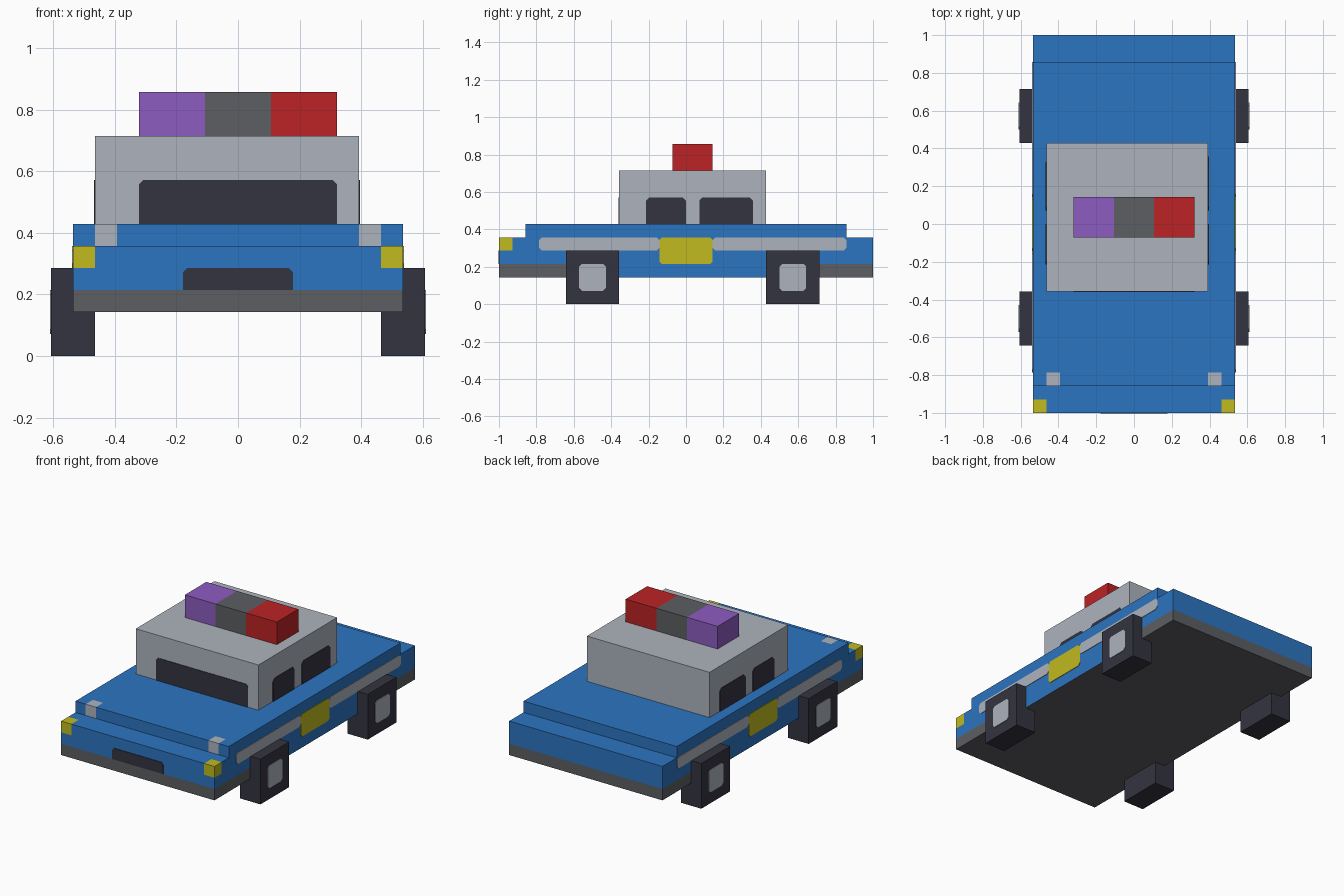
import bpy, bmesh
from mathutils import Vector

cube = bpy.data.objects.get("Cube")
if cube:
    bpy.data.objects.remove(cube, do_unlink=True)

U = 1 / 14  # block unit: the car is 28 units long


def material(name, rgb):
    m = bpy.data.materials.new(name)
    m.use_nodes = True
    m.diffuse_color = (*rgb, 1)
    b = next(n for n in m.node_tree.nodes if n.type == 'BSDF_PRINCIPLED')
    b.inputs["Base Color"].default_value = (*rgb, 1)
    b.inputs["Roughness"].default_value = 0.8
    return m


BLUE = material("blue paint", (0.025, 0.178, 0.533))
SILVER = material("light grey", (0.423, 0.456, 0.515))
DARK = material("dark glass and rubber", (0.034, 0.034, 0.051))
GREY = material("mid grey", (0.109, 0.112, 0.122))
YELLOW = material("yellow", (0.533, 0.491, 0.014))
PURPLE = material("purple lamp", (0.270, 0.107, 0.533))
RED = material("red lamp", (0.503, 0.016, 0.018))


def finish(name, bm, mats):
    bmesh.ops.recalc_face_normals(bm, faces=bm.faces)
    me = bpy.data.meshes.new(name)
    bm.to_mesh(me)
    bm.free()
    for m in mats:
        me.materials.append(m)
    ob = bpy.data.objects.new(name, me)
    bpy.context.collection.objects.link(ob)
    return ob


def box(name, x, y, z, mats, cuts=(), rule=None):
    """Box from ranges in units; cuts are (axis, position), rule picks a face's material."""
    bm = bmesh.new()
    bmesh.ops.create_cube(bm, size=1)
    for v in bm.verts:
        v.co = Vector([(r[0] + r[1]) / 2 + c * (r[1] - r[0])
                       for r, c in zip((x, y, z), v.co)])
    for axis, pos in cuts:
        p = Vector((0, 0, 0))
        p[axis] = pos
        n = Vector((0, 0, 0))
        n[axis] = 1
        bmesh.ops.bisect_plane(bm, geom=bm.verts[:] + bm.edges[:] + bm.faces[:],
                               plane_co=p, plane_no=n)
    bm.normal_update()
    if rule:
        for f in bm.faces:
            f.material_index = rule(f.calc_center_median(), f.normal)
    bmesh.ops.scale(bm, vec=(U, U, U), verts=bm.verts)
    return finish(name, bm, mats)


def plate(name, axis, at, a, z, mat, top=0.25, bottom=0.25):
    """Thin plate with clipped corners, centred on the plane axis = at."""
    t, b = top, bottom
    (a0, a1), (z0, z1) = a, z
    pts = [(a0 + b, z0), (a1 - b, z0), (a1, z0 + b), (a1, z1 - t),
           (a1 - t, z1), (a0 + t, z1), (a0, z1 - t), (a0, z0 + b)]
    pts = list(dict.fromkeys(pts))
    h = 0.05
    bm = bmesh.new()
    put = lambda s, p: (at + s, p[0], p[1]) if axis == 0 else (p[0], at + s, p[1])
    rings = [[bm.verts.new(put(s, p)) for p in pts] for s in (-h, h)]
    bm.faces.new(rings[0])
    bm.faces.new(rings[1])
    for i in range(len(pts)):
        j = (i + 1) % len(pts)
        bm.faces.new((rings[0][i], rings[0][j], rings[1][j], rings[1][i]))
    bmesh.ops.scale(bm, vec=(U, U, U), verts=bm.verts)
    return finish(name, bm, [mat])


# Lower body: grey bumpers and underside, yellow corner headlights
def body_rule(c, n):
    if n.z < -0.5:
        return 1
    if abs(c.x) > 6.5 and c.y < -13 and c.z > 4:
        return 2
    if c.z < 3 and (c.y < -7 or c.y > 8):
        return 1
    return 0


box("lower_body", (-7.5, 7.5), (-14, 14), (2, 5), [BLUE, GREY, YELLOW],
    [(2, 3), (2, 4), (1, -13), (1, -7), (1, 8), (0, -6.5), (0, 6.5)], body_rule)


# Upper deck with pale marker lamps on its front edge
def deck_rule(c, n):
    return 1 if 5.5 < abs(c.x) < 6.5 and c.y < -11 else 0


box("upper_deck", (-7.5, 7.5), (-12, 12), (5, 6), [BLUE, SILVER],
    [(0, -6.5), (0, -5.5), (0, 5.5), (0, 6.5), (1, -11)], deck_rule)

# Cabin and light bar
box("cabin", (-6.5, 5.5), (-5, 6), (6, 10), [SILVER])
for name, x, m in (("purple_beacon", (-4.5, -1.5), PURPLE),
                   ("beacon_centre", (-1.5, 1.5), GREY),
                   ("red_beacon", (1.5, 4.5), RED)):
    box(name, x, (-1, 2), (10, 12), [m])

# Windows and grille
plate("windscreen", 1, -5, (-4.5, 4.5), (6, 8), DARK, 0.2, 0)
plate("grille", 1, -14, (-2.5, 2.5), (3, 4), DARK, 0.2, 0)
for side, x, rear in (("left", 5.5, (1, 5)), ("right", -6.5, (1, 4.6))):
    plate(side + "_front_window", 0, x, (-3, 0), (6, 8), DARK, 0.25, 0)
    plate(side + "_rear_window", 0, x, rear, (6, 8), DARK, 0.25, 0)

for side, s in (("left", 1), ("right", -1)):
    # Side stripe in two lengths, with the door badge between them
    x = s * 7.5
    plate(side + "_front_stripe", 0, x, (-11, -2), (4, 5), SILVER, 0.2, 0.2)
    plate(side + "_rear_stripe", 0, x, (2, 12), (4, 5), SILVER, 0.2, 0.2)
    plate(side + "_door_badge", 0, x, (-2, 2), (3, 5), YELLOW, 0.2, 0.2)
    # Square wheels with pale hub plates
    for end, y in (("front", -7), ("rear", 8)):
        box(f"{side}_{end}_wheel", sorted((s * 6.5, s * 8.5)), (y - 2, y + 2), (0, 4), [DARK])
        plate(f"{side}_{end}_hub", 0, s * 8.5, (y - 1, y + 1), (1, 3), SILVER, 0.2, 0.2)
